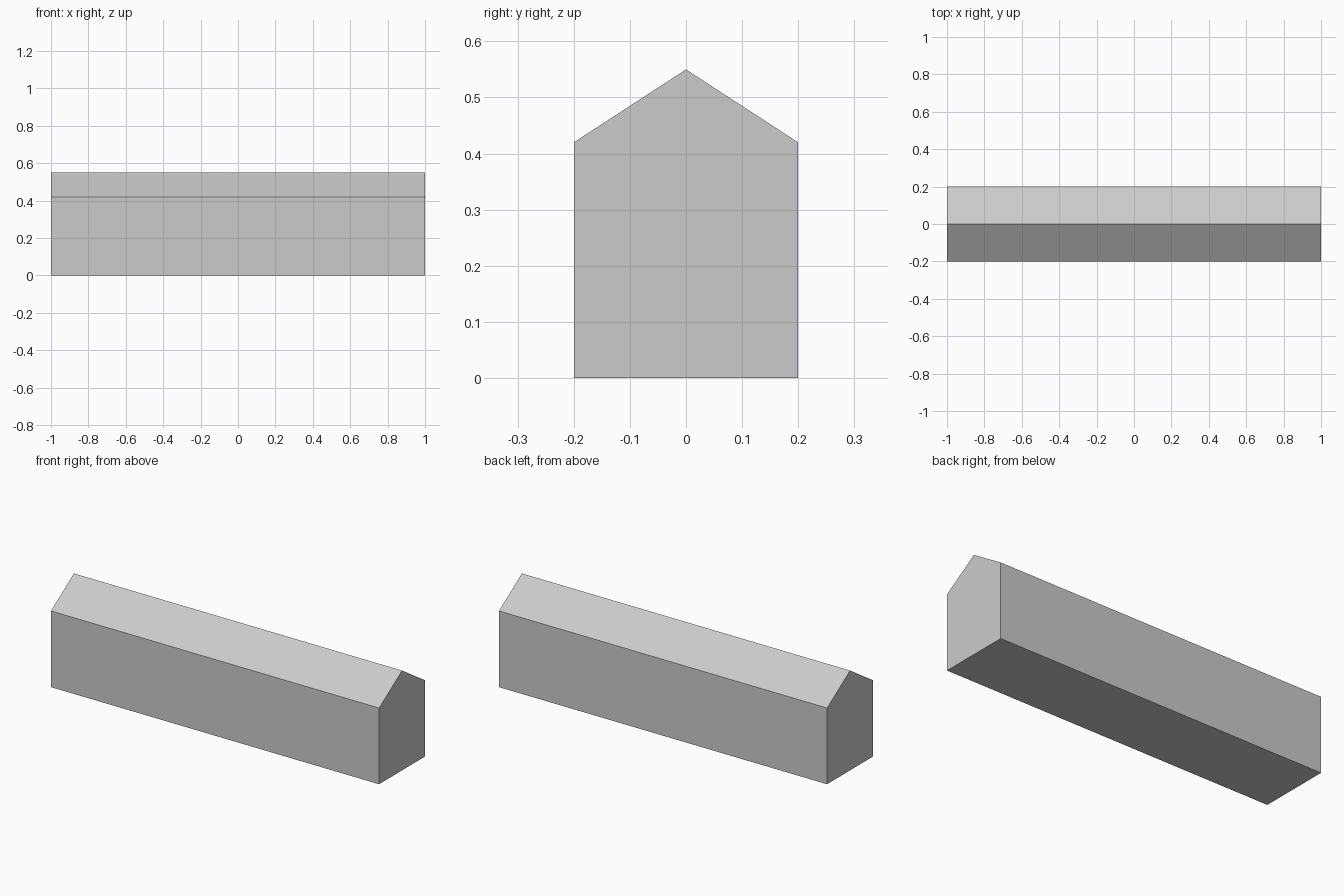
import bpy
import bmesh

if "Cube" in bpy.data.objects:
    bpy.data.objects.remove(bpy.data.objects["Cube"])

# Gabled cross-section (y, z), swept along x with seams between the sections
PROFILE = [(-0.2, 0.0), (0.2, 0.0), (0.2, 0.42), (0.0, 0.55), (-0.2, 0.42)]
STATIONS = [-1.0, -0.6, 0.6, 1.0]


def gabled_hall(name, profile, stations):
    bm = bmesh.new()
    rings = [[bm.verts.new((x, y, z)) for y, z in profile] for x in stations]
    n = len(profile)
    # walls, roof slopes and floor
    for a, b in zip(rings, rings[1:]):
        for i in range(n):
            j = (i + 1) % n
            bm.faces.new((a[i], a[j], b[j], b[i]))
    # gable ends
    bm.faces.new(rings[0])
    bm.faces.new(rings[-1])
    bmesh.ops.recalc_face_normals(bm, faces=bm.faces[:])
    mesh = bpy.data.meshes.new(name)
    bm.to_mesh(mesh)
    bm.free()
    obj = bpy.data.objects.new(name, mesh)
    bpy.context.collection.objects.link(obj)
    return obj


gabled_hall("gabled_hall", PROFILE, STATIONS)
